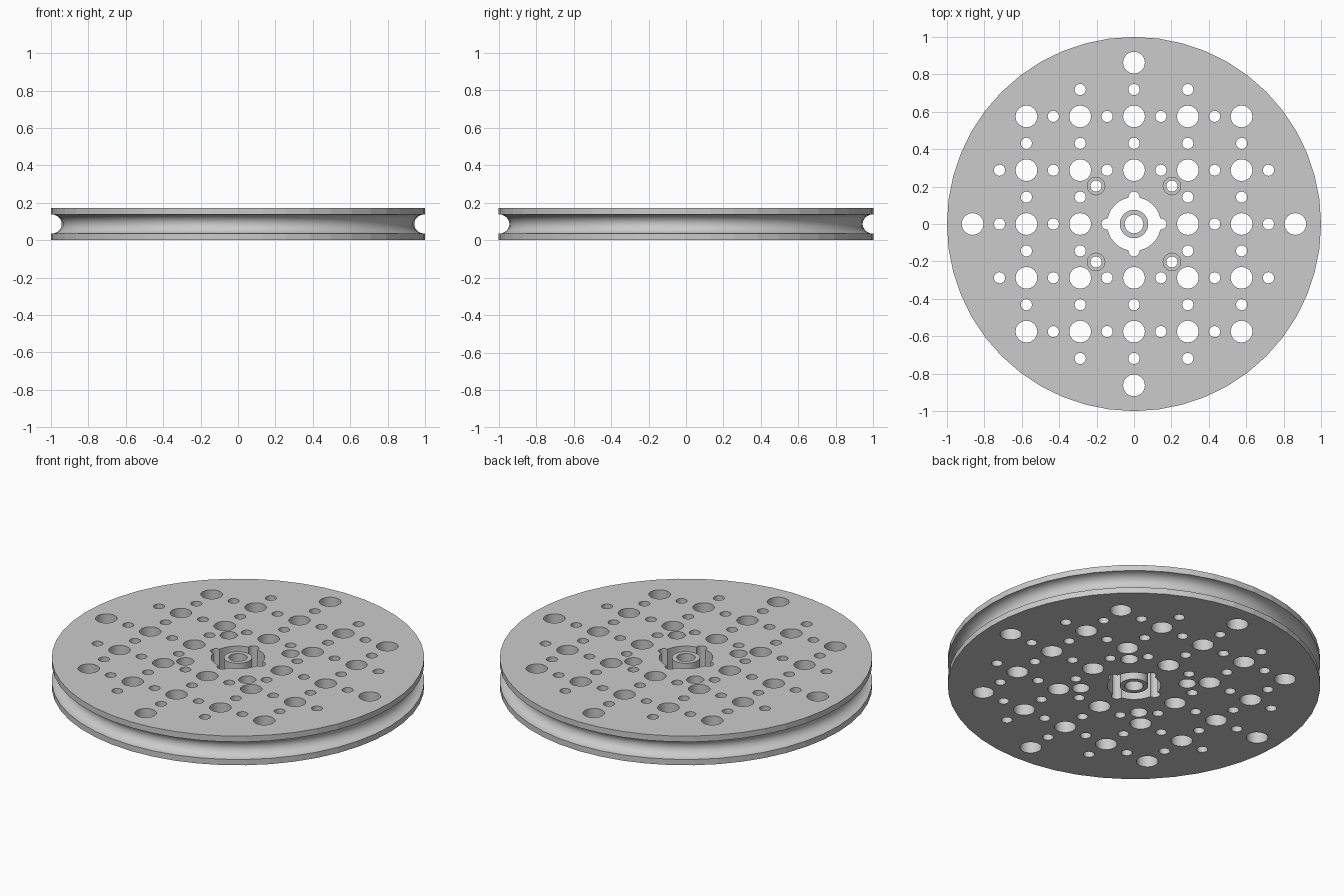
import bpy
import bmesh
from math import sin, cos, pi, hypot

if "Cube" in bpy.data.objects:
    bpy.data.objects.remove(bpy.data.objects["Cube"], do_unlink=True)

HEIGHT = 0.173
MID = HEIGHT / 2
STEP = 0.1438          # half of the main hole spacing
GROOVE_HALF = 0.052
GROOVE_DEPTH = 0.0575

grey = bpy.data.materials.new("light_grey")
grey.use_nodes = True
grey.diffuse_color = (0.6, 0.6, 0.6, 1)
grey.node_tree.nodes["Principled BSDF"].inputs["Base Color"].default_value = (0.6, 0.6, 0.6, 1)


def lathe(bm, profile, sides, x=0, y=0, closed=False):
    """Spin (radius, z) points about a vertical axis; open profiles get end caps."""
    rings = [[bm.verts.new((x + r * cos(2 * pi * i / sides),
                            y + r * sin(2 * pi * i / sides), z))
              for i in range(sides)] for r, z in profile]
    pairs = list(zip(rings, rings[1:]))
    if closed:
        pairs.append((rings[-1], rings[0]))
    else:
        bm.faces.new(rings[0][::-1])
        bm.faces.new(rings[-1])
    for low, high in pairs:
        for i in range(sides):
            j = (i + 1) % sides
            bm.faces.new((low[i], low[j], high[j], high[i]))


def finish(bm, name):
    bmesh.ops.recalc_face_normals(bm, faces=bm.faces)
    mesh = bpy.data.meshes.new(name)
    bm.to_mesh(mesh)
    bm.free()
    mesh.materials.append(grey)
    ob = bpy.data.objects.new(name, mesh)
    bpy.context.collection.objects.link(ob)
    return ob


def activate(ob):
    bpy.ops.object.select_all(action='DESELECT')
    ob.select_set(True)
    bpy.context.view_layer.objects.active = ob


def cut(target, cutter):
    mod = target.modifiers.new("cut", 'BOOLEAN')
    mod.operation = 'DIFFERENCE'
    mod.solver = 'EXACT'
    mod.object = cutter
    activate(target)
    bpy.ops.object.modifier_apply(modifier=mod.name)
    bpy.data.objects.remove(cutter, do_unlink=True)


def through(radius):
    return [(radius, -0.1), (radius, HEIGHT + 0.1)]


# Disc with a rounded rope groove around the rim
steps = 12
groove = [(1 - GROOVE_DEPTH * sin(pi * k / steps), MID - GROOVE_HALF * cos(pi * k / steps))
          for k in range(steps + 1)]
bm = bmesh.new()
lathe(bm, [(1, 0)] + groove + [(1, HEIGHT)], 48)
disc = finish(bm, "pulley_disc")

# Central opening
bm = bmesh.new()
lathe(bm, through(0.144), 32)
cut(disc, finish(bm, "hub_cutter"))

# Grid of large and small through holes
bm = bmesh.new()
for i in range(-6, 7):
    for j in range(-6, 7):
        x, y = i * STEP, j * STEP
        if i % 2 == 0 and j % 2 == 0:
            in_square = max(abs(i), abs(j)) <= 4 and (i, j) != (0, 0)
            if in_square or (abs(i) + abs(j) == 6 and i * j == 0):
                lathe(bm, through(0.0585), 16, x, y)
        elif (i + j) % 2 and hypot(i, j) < 5.5:
            lathe(bm, through(0.03), 16, x, y)

# Four holes counterbored from both faces
wide, narrow, web = 0.047, 0.03, 0.012
stepped = [(wide, -0.1), (wide, MID - web), (narrow, MID - web),
           (narrow, MID + web), (wide, MID + web), (wide, HEIGHT + 0.1)]
for sx in (-1, 1):
    for sy in (-1, 1):
        lathe(bm, stepped, 16, sx * 0.203, sy * 0.203)
cut(disc, finish(bm, "hole_cutter"))

# Loose tube standing in the central opening
bm = bmesh.new()
lathe(bm, [(0.076, 0), (0.076, HEIGHT), (0.05, HEIGHT), (0.05, 0)], 24, closed=True)
tube = finish(bm, "hub_tube")

for ob in (disc, tube):
    activate(ob)
    bpy.ops.object.shade_smooth_by_angle(angle=0.6)

# Outer rim bands stay faceted
for face in disc.data.polygons:
    if abs(face.normal.z) < 0.01 and hypot(face.center.x, face.center.y) > 0.98:
        face.use_smooth = False
